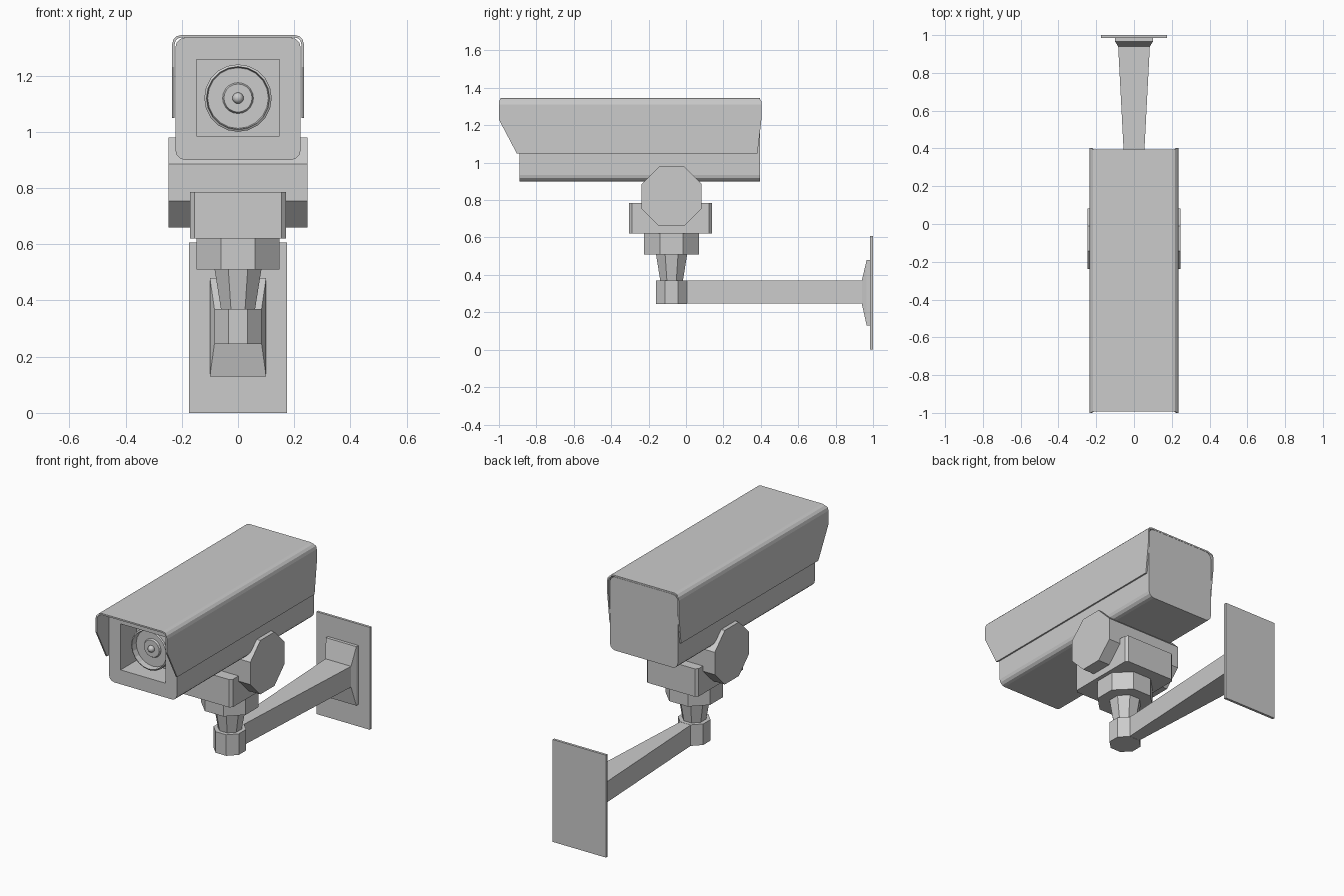
import bpy, bmesh, math
from mathutils import Matrix, Vector

if "Cube" in bpy.data.objects:
    bpy.data.objects.remove(bpy.data.objects["Cube"], do_unlink=True)

grey = bpy.data.materials.new("light_grey")
grey.use_nodes = True
grey.diffuse_color = (0.6, 0.6, 0.6, 1)
grey.node_tree.nodes["Principled BSDF"].inputs["Base Color"].default_value = (0.6, 0.6, 0.6, 1)

PIVOT_Y = -0.077
LENS_Z = 1.12


def finish(name, bm):
    bmesh.ops.recalc_face_normals(bm, faces=bm.faces)
    mesh = bpy.data.meshes.new(name)
    bm.to_mesh(mesh)
    bm.free()
    mesh.materials.append(grey)
    obj = bpy.data.objects.new(name, mesh)
    bpy.context.collection.objects.link(obj)
    return obj


def loft(name, rings, caps=True):
    """Join equal-sized rings of points into a skin."""
    bm = bmesh.new()
    loops = [[bm.verts.new(p) for p in ring] for ring in rings]
    n = len(loops[0])
    for a, b in zip(loops, loops[1:]):
        for i in range(n):
            j = (i + 1) % n
            bm.faces.new((a[i], a[j], b[j], b[i]))
    if caps:
        bm.faces.new(loops[0])
        bm.faces.new(loops[-1])
    return finish(name, bm)


def rect_y(y, hx, z0, z1):
    return [(-hx, y, z0), (hx, y, z0), (hx, y, z1), (-hx, y, z1)]


def octagon(apothem):
    r = apothem / math.cos(math.pi / 8)
    return [(r * math.cos(a), r * math.sin(a))
            for a in (math.pi / 8 + k * math.pi / 4 for k in range(8))]


def octagon_post(name, levels):
    """Upright eight-sided part from (z, apothem) levels."""
    return loft(name, [[(x, y + PIVOT_Y, z) for x, y in octagon(a)] for z, a in levels])


def apply_modifiers(obj):
    bpy.context.view_layer.update()
    mesh = bpy.data.meshes.new_from_object(obj.evaluated_get(bpy.context.evaluated_depsgraph_get()))
    obj.modifiers.clear()
    obj.data = mesh


def rounded(hx, z0, z1, r, steps=3):
    """Rounded rectangle in the x-z plane."""
    pts = []
    for sx, cz, start in ((1, z1 - r, 0), (-1, z1 - r, 90), (-1, z0 + r, 180), (1, z0 + r, 270)):
        for k in range(steps + 1):
            a = math.radians(start + 90 * k / steps)
            pts.append((sx * (hx - r) + r * math.cos(a), cz + r * math.sin(a)))
    return pts


# Camera housing with a square window recess
outline = rounded(0.223, 0.9, 1.335, 0.035)
housing = loft("housing", [[(x, y, z) for x, z in outline] for y in (-0.89, 0.395)])
cutter = loft("window_cutter", [rect_y(y, 0.147, 0.985, 1.258) for y in (-1, -0.74)])
cutter.hide_render = True
cut = housing.modifiers.new("window", "BOOLEAN")
cut.object = cutter
cut.solver = "EXACT"
apply_modifiers(housing)
bpy.data.objects.remove(cutter, do_unlink=True)

# Lens barrel: stepped rings turned about the y axis
SIDES = 20
steps = ((-0.74, 0.12), (-0.83, 0.12), (-0.835, 0.112), (-0.80, 0.108), (-0.80, 0.055), (-0.81, 0.05))
loft("lens_barrel", [[(r * math.cos(k * math.tau / SIDES), y, LENS_Z + r * math.sin(k * math.tau / SIDES))
                      for k in range(SIDES)] for y, r in steps])
bm = bmesh.new()
bmesh.ops.create_uvsphere(bm, u_segments=16, v_segments=8, radius=0.02,
                          matrix=Matrix.Translation(Vector((0, -0.812, LENS_Z))))
for f in bm.faces:
    f.smooth = True
finish("lens_bead", bm)

# Thin sun hood: folded sheet with slanted ends
half = [(0.235, 1.05), (0.235, 1.23), (0.235, 1.31), (0.23, 1.328), (0.218, 1.34), (0.2, 1.345)]
fold = half + [(-x, z) for x, z in reversed(half)]


def hood_ends(z):
    if z < 1.2:
        return -0.905, 0.382
    return (-1.0, 0.403) if z < 1.33 else (-0.992, 0.395)


bm = bmesh.new()
rows = [[bm.verts.new((x, hood_ends(z)[e], z)) for x, z in fold] for e in (0, 1)]
for i in range(len(fold) - 1):
    bm.faces.new((rows[0][i], rows[0][i + 1], rows[1][i + 1], rows[1][i]))
hood = finish("sun_hood", bm)
if hood.data.polygons[5].normal.z < 0:
    hood.data.flip_normals()
shell = hood.modifiers.new("sheet", "SOLIDIFY")
shell.thickness = 0.009
shell.offset = -1
apply_modifiers(hood)

# Tilt joint: eight-sided drum lying across the bracket
loft("tilt_drum", [[(x, y + PIVOT_Y, z + 0.82) for y, z in octagon(0.16)] for x in (-0.247, 0.247)])

# Bracket block with small chamfered corners
hx, hy, c = 0.17, 0.222, 0.015
corner = [(hx, hy - c), (hx - c, hy)]
plan = corner + [(-x, y) for x, y in reversed(corner)]
plan += [(-x, -y) for x, y in plan]
loft("bracket_block", [[(x, y - 0.083, z) for x, y in plan] for z in (0.62, 0.785)])

# Swivel stack
octagon_post("swivel_collar", [(0.51, 0.147), (0.62, 0.147)])
octagon_post("swivel_neck", [(0.365, 0.06), (0.515, 0.084)])
octagon_post("arm_socket", [(0.245, 0.083), (0.37, 0.083)])

# Wall arm, flange and plate
loft("wall_arm", [rect_y(-0.05, 0.032, 0.246, 0.369), rect_y(0.945, 0.084, 0.246, 0.369)])
loft("wall_flange", [rect_y(0.94, 0.084, 0.245, 0.37), rect_y(0.966, 0.1, 0.13, 0.48),
                     rect_y(0.99, 0.1, 0.13, 0.48)])
loft("wall_plate", [rect_y(y, 0.175, 0, 0.607) for y in (0.985, 1)])
